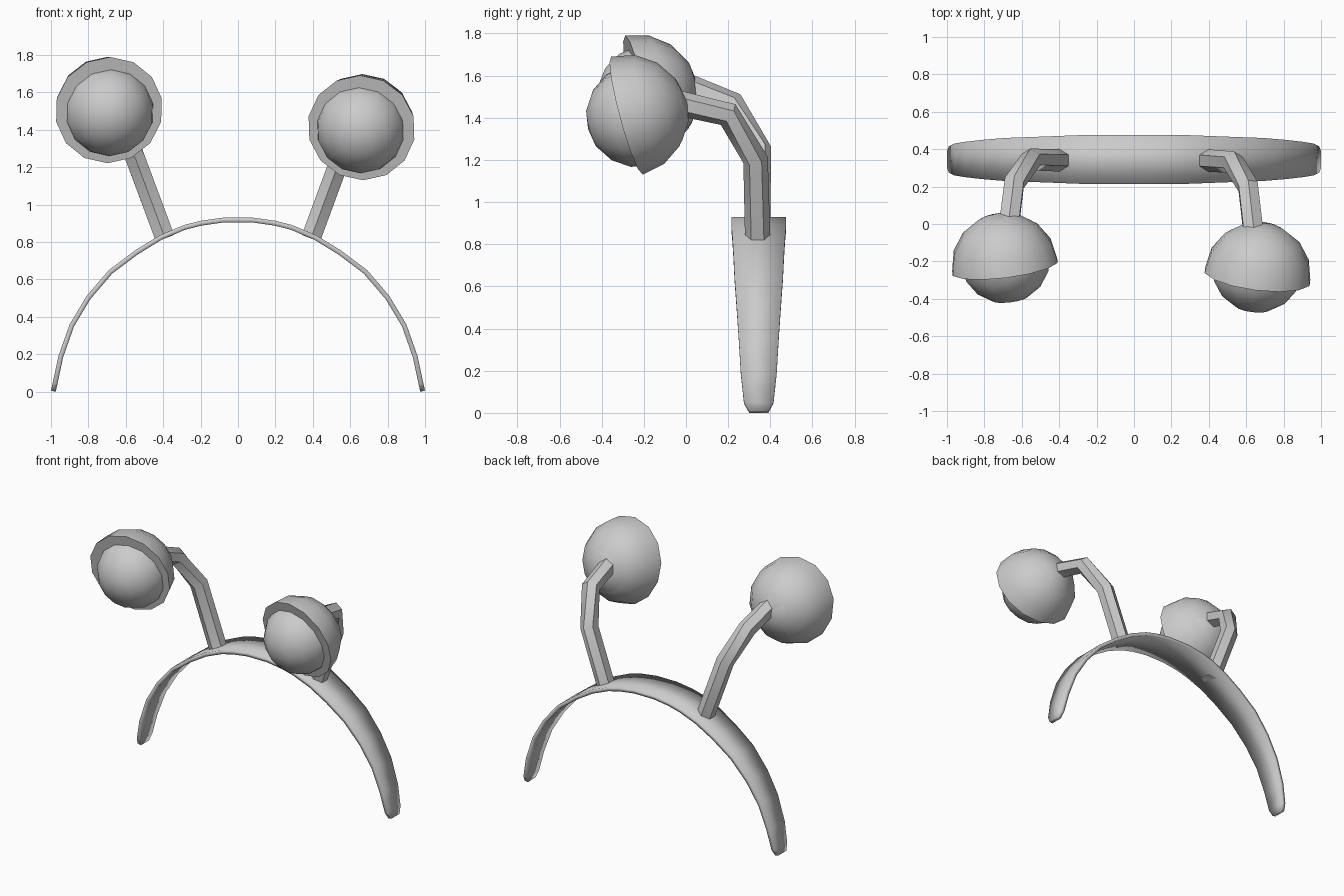
import bpy, bmesh
from math import radians
from mathutils import Vector

if "Cube" in bpy.data.objects:
    bpy.data.objects.remove(bpy.data.objects["Cube"])

grey = bpy.data.materials.new("plain grey")
grey.use_nodes = True
grey.diffuse_color = (0.6, 0.6, 0.6, 1)
grey.node_tree.nodes["Principled BSDF"].inputs["Base Color"].default_value = (0.6, 0.6, 0.6, 1)


def make(name, bm, angle):
    mesh = bpy.data.meshes.new(name)
    bm.to_mesh(mesh)
    bm.free()
    mesh.materials.append(grey)
    obj = bpy.data.objects.new(name, mesh)
    bpy.context.collection.objects.link(obj)
    bpy.ops.object.select_all(action='DESELECT')
    obj.select_set(True)
    bpy.context.view_layer.objects.active = obj
    bpy.ops.object.shade_smooth_by_angle(angle=radians(angle))
    return obj


# Headband: a tapered strip bent into an arch (x, z, half width)
half = [(0.98, 0.005, 0.045), (0.99, 0.05, 0.07), (0.96, 0.19, 0.085), (0.9, 0.36, 0.095),
        (0.81, 0.51, 0.105), (0.69, 0.65, 0.115), (0.55, 0.755, 0.12), (0.42, 0.835, 0.125),
        (0.29, 0.89, 0.13), (0.2, 0.913, 0.13), (0.08, 0.93, 0.13)]
arch = [(-x, z, w) for x, z, w in half] + half[::-1]
arch[0] = (-1.0, 0.005, 0.045)
arch[-1] = (1.0, 0.005, 0.045)
bm = bmesh.new()
rows = [[bm.verts.new((x, 0.345 + s * w, z)) for s in (-1, 1)] for x, z, w in arch]
for a, b in zip(rows, rows[1:]):
    bm.faces.new((a[0], b[0], b[1], a[1]))
band = make("headband", bm, 40)
solid = band.modifiers.new("thickness", 'SOLIDIFY')
solid.thickness = 0.026
solid.offset = -1


def stalk(name, points, radius=0.06, sides=6):
    """Six-sided tube swept through the points with mitred bends."""
    bm = bmesh.new()
    pts = [Vector(p) for p in points]
    rings = []
    for i, p in enumerate(pts):
        before = (p - pts[i - 1]).normalized() if i else Vector()
        after = (pts[i + 1] - p).normalized() if i + 1 < len(pts) else Vector()
        tangent = (before + after).normalized()
        side = tangent.cross(Vector((0, 0.6, 0.8)) if i > 1 else Vector((0, 1, 0))).normalized()
        frame = bmesh.ops.create_circle(bm, segments=sides, radius=radius)["verts"]
        up = side.cross(tangent)
        for v in frame:
            v.co = p + side * v.co.x + up * v.co.y
        rings.append(frame)
    for a, b in zip(rings, rings[1:]):
        shift = min(range(sides), key=lambda s: sum((a[k].co - b[(k + s) % sides].co).length
                                                    for k in range(sides)))
        for k in range(sides):
            n = (k + 1) % sides
            bm.faces.new((a[k], a[n], b[(n + shift) % sides], b[(k + shift) % sides]))
    bm.faces.new(rings[0])
    bm.faces.new(rings[-1])
    bmesh.ops.recalc_face_normals(bm, faces=bm.faces)
    return make(name, bm, 40)


def sphere(name, centre, back, radius, cut):
    """Low-poly ball with its pole along back; cut keeps only the rear half."""
    bm = bmesh.new()
    bmesh.ops.create_uvsphere(bm, u_segments=14, v_segments=8, radius=radius)
    if cut:
        geom = bm.verts[:] + bm.edges[:] + bm.faces[:]
        bmesh.ops.bisect_plane(bm, geom=geom, dist=0.001, plane_co=(0, 0, 0),
                               plane_no=(0, 0, -1), clear_outer=True)
        bmesh.ops.holes_fill(bm, edges=[e for e in bm.edges if e.is_boundary], sides=0)
    turn = back.to_track_quat('Z', 'Y')
    for v in bm.verts:
        v.co = turn @ v.co + Vector(centre)
    bmesh.ops.recalc_face_normals(bm, faces=bm.faces)
    return make(name, bm, 60)


# Eyes: a ball set in a slightly larger rear cup, on a bent stalk
stalk("left_stalk", [(0.39, 0.34, 0.82), (0.53, 0.33, 1.2), (0.61, 0.2, 1.415), (0.64, -0.06, 1.475)])
stalk("right_stalk", [(-0.39, 0.34, 0.82), (-0.55, 0.345, 1.25), (-0.64, 0.22, 1.465), (-0.67, -0.02, 1.56)])
for name, side, cup, ball, tilt in (
        ("left", 1, (0.66, -0.28, 1.41), (0.66, -0.23, 1.41), 0.26),
        ("right", -1, (-0.69, -0.23, 1.505), (-0.69, -0.18, 1.5), 0.2)):
    back = Vector((0.12 * side, 0.96, tilt)).normalized()
    sphere(name + "_eye_cup", cup, back, 0.29, True)
    sphere(name + "_eyeball", ball, back, 0.245, False)
